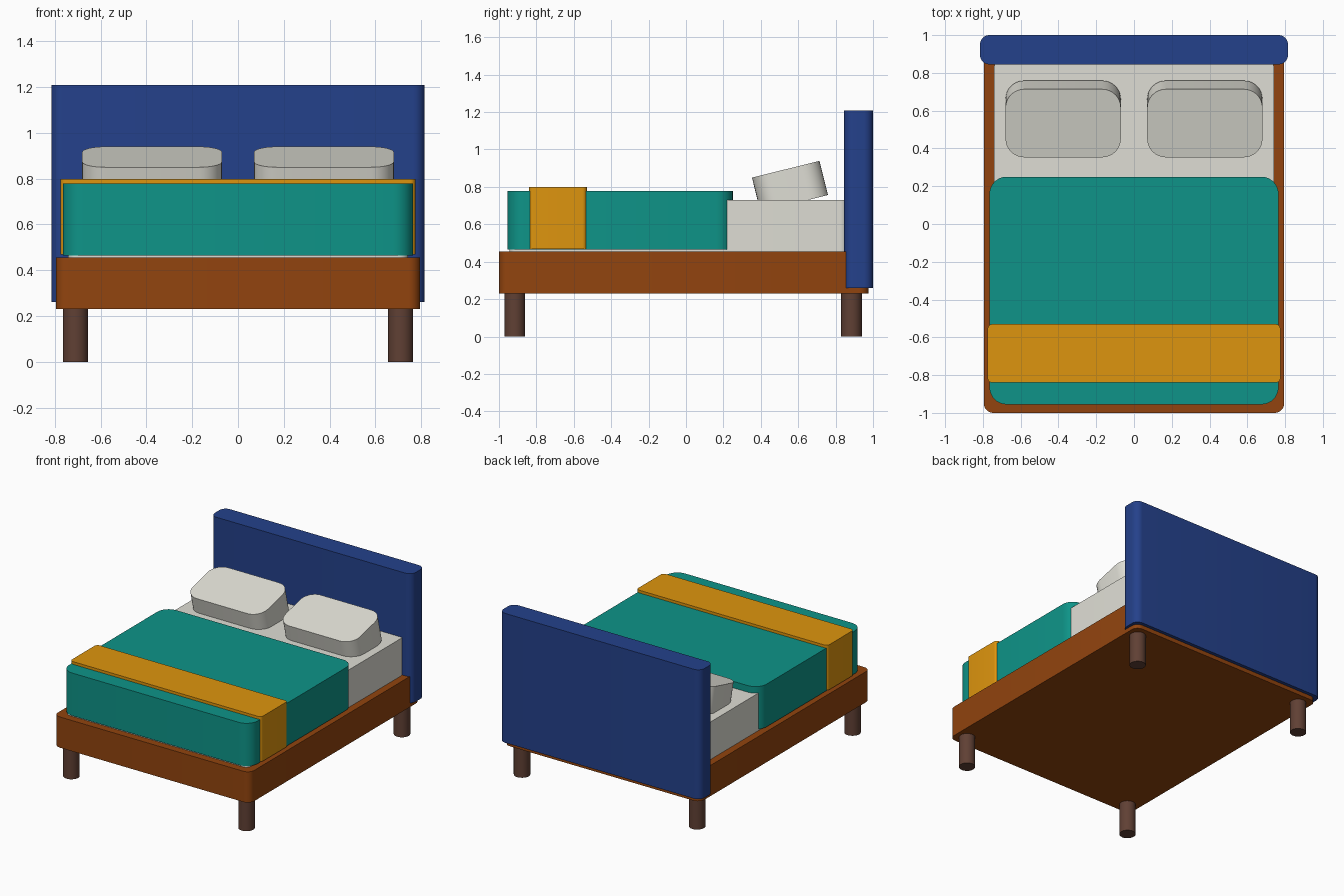
import bpy
import bmesh
from math import radians

default = bpy.data.objects.get("Cube")
if default:
    bpy.data.objects.remove(default, do_unlink=True)


def linear(c):
    c /= 255
    return c / 12.92 if c <= 0.04045 else ((c + 0.055) / 1.055) ** 2.4


def material(name, r, g, b):
    mat = bpy.data.materials.new(name)
    mat.use_nodes = True
    colour = (linear(r), linear(g), linear(b), 1)
    mat.diffuse_color = colour
    mat.node_tree.nodes["Principled BSDF"].inputs["Base Color"].default_value = colour
    return mat


wood = material("warm wood", 146, 68, 14)
dark_wood = material("dark wood", 96, 64, 52)
navy = material("navy fabric", 36, 65, 139)
linen = material("off white linen", 223, 222, 213)
teal = material("teal fabric", 14, 148, 136)
mustard = material("mustard fabric", 222, 149, 14)


def finish(name, bm, mat, location):
    mesh = bpy.data.meshes.new(name)
    bm.to_mesh(mesh)
    bm.free()
    mesh.materials.append(mat)
    obj = bpy.data.objects.new(name, mesh)
    obj.location = location
    bpy.context.collection.objects.link(obj)
    bpy.ops.object.select_all(action='DESELECT')
    obj.select_set(True)
    bpy.context.view_layer.objects.active = obj
    bpy.ops.object.shade_smooth_by_angle(angle=radians(30))
    return obj


def rounded_slab(name, mat, size, location, radius):
    """Box whose upright edges are rounded, with crisp top and bottom rims."""
    bm = bmesh.new()
    bmesh.ops.create_cube(bm, size=1)
    bmesh.ops.scale(bm, vec=size, verts=bm.verts)
    upright = [e for e in bm.edges
               if abs(e.verts[0].co.z - e.verts[1].co.z) > size[2] / 2]
    bmesh.ops.bevel(bm, geom=upright, offset=radius, segments=8,
                    profile=0.5, affect='EDGES')
    return finish(name, bm, mat, location)


def slab_between(name, mat, half_width, y0, y1, z0, z1, radius):
    return rounded_slab(name, mat, (2 * half_width, y1 - y0, z1 - z0),
                        (0, (y0 + y1) / 2, (z0 + z1) / 2), radius)


# Bed base and headboard
slab_between("bed_frame", wood, 0.795, -1.0, 0.975, 0.23, 0.455, 0.05)
slab_between("headboard", navy, 0.815, 0.845, 1.0, 0.26, 1.208, 0.05)

# Bedding
slab_between("mattress", linen, 0.742, -0.945, 0.865, 0.45, 0.73, 0.04)
slab_between("duvet", teal, 0.765, -0.955, 0.25, 0.465, 0.778, 0.09)
slab_between("throw_blanket", mustard, 0.775, -0.84, -0.53, 0.468, 0.798, 0.025)

for side, sign in (("left", 1), ("right", -1)):
    # Pillow leaning back towards the headboard
    pillow = rounded_slab(side + "_pillow", linen, (0.61, 0.372, 0.188),
                          (sign * 0.375, 0.556, 0.803), 0.1)
    pillow.rotation_euler.x = radians(14)

    # Round legs
    for end, y in (("front", -0.915), ("back", 0.885)):
        bm = bmesh.new()
        bmesh.ops.create_cone(bm, cap_ends=True, segments=32, radius1=0.055,
                              radius2=0.055, depth=0.235)
        finish(f"{end}_{side}_leg", bm, dark_wood, (sign * 0.71, y, 0.1175))
